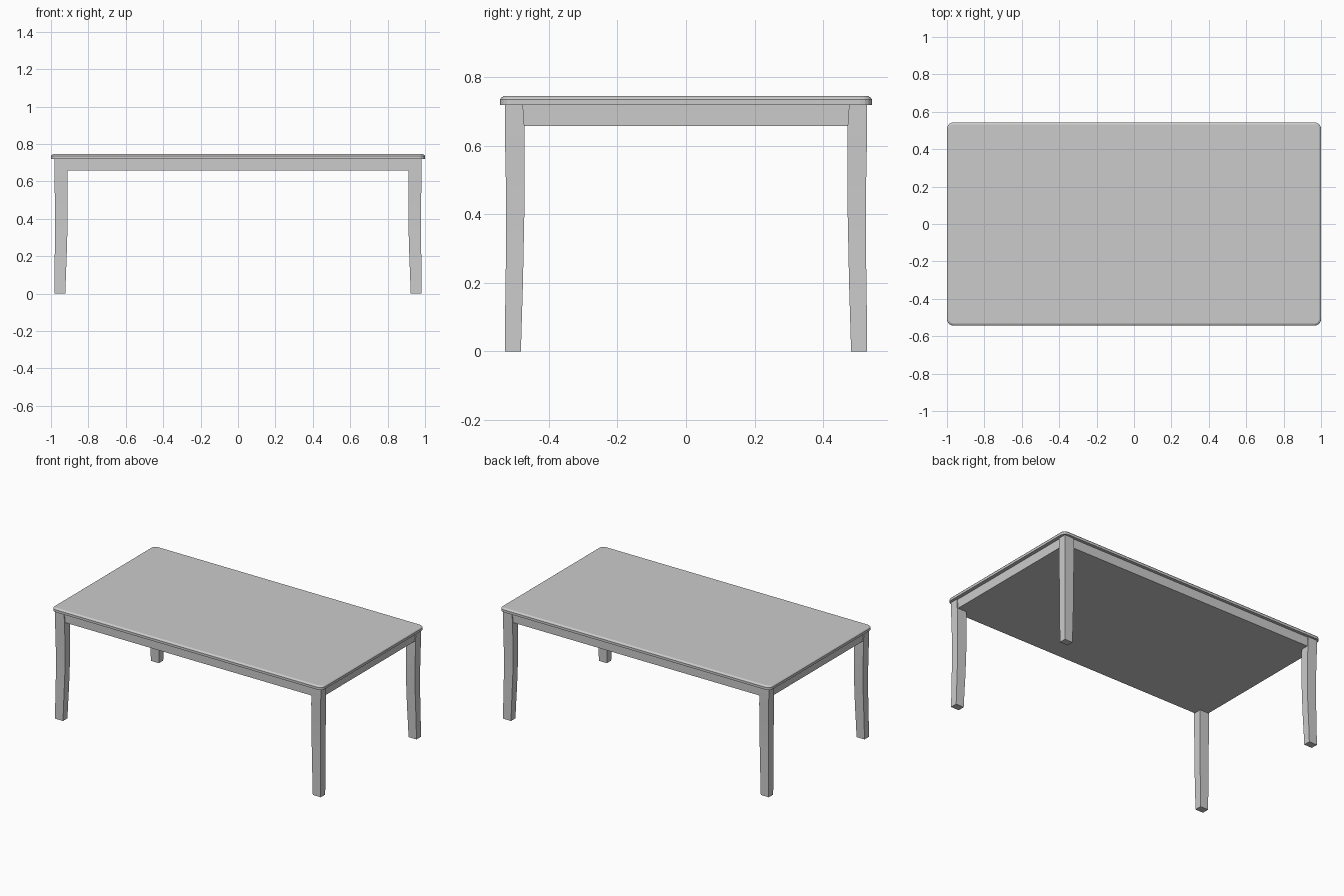
import bpy, bmesh
from math import cos, sin, pi, radians

if "Cube" in bpy.data.objects:
    bpy.data.objects.remove(bpy.data.objects["Cube"])


def loft(name, rings, smooth=False):
    """Skin a stack of equal-length closed point rings and cap both ends."""
    bm = bmesh.new()
    loops = [[bm.verts.new(p) for p in ring] for ring in rings]
    for a, b in zip(loops, loops[1:]):
        for i in range(len(a)):
            j = (i + 1) % len(a)
            bm.faces.new((a[i], a[j], b[j], b[i]))
    bm.faces.new(loops[0])
    bm.faces.new(loops[-1])
    bmesh.ops.recalc_face_normals(bm, faces=bm.faces)
    me = bpy.data.meshes.new(name)
    bm.to_mesh(me)
    bm.free()
    ob = bpy.data.objects.new(name, me)
    bpy.context.collection.objects.link(ob)
    if smooth:
        bpy.ops.object.select_all(action='DESELECT')
        ob.select_set(True)
        bpy.context.view_layer.objects.active = ob
        bpy.ops.object.shade_smooth_by_angle(angle=radians(30))
    return ob


def rect(x0, x1, y0, y1, z):
    return [(x0, y0, z), (x1, y0, z), (x1, y1, z), (x0, y1, z)]


def rounded_rect(hx, hy, r, z, seg=4):
    pts = []
    for k, (sx, sy) in enumerate([(1, 1), (-1, 1), (-1, -1), (1, -1)]):
        for i in range(seg + 1):
            a = (k + i / seg) * pi / 2
            pts.append((sx * (hx - r) + r * cos(a), sy * (hy - r) + r * sin(a), z))
    return pts


# Tabletop: rounded corners, eased upper edge (inset, height)
profile = [(0.0, 0.72), (0.0, 0.736), (0.004, 0.741), (0.011, 0.745)]
loft("tabletop", [rounded_rect(1 - d, 0.543 - d, 0.033 - d, z) for d, z in profile])

# Apron: closed frame under the top, slightly set back from the legs
loft("apron", [rect(-0.976, 0.976, -0.523, 0.523, z) for z in (0.658, 0.72)])

# Legs: gently bowed and tapered (height, outer x, inner x, outer y, inner y)
sections = [
    (0.00, 0.982, 0.923, 0.529, 0.482),
    (0.10, 0.981, 0.920, 0.528, 0.479),
    (0.20, 0.980, 0.916, 0.527, 0.476),
    (0.30, 0.978, 0.913, 0.525, 0.474),
    (0.40, 0.978, 0.911, 0.525, 0.472),
    (0.50, 0.979, 0.911, 0.526, 0.471),
    (0.60, 0.981, 0.911, 0.528, 0.471),
    (0.66, 0.982, 0.912, 0.529, 0.472),
    (0.72, 0.982, 0.916, 0.529, 0.476),
]
for sy, depth in ((-1, "front"), (1, "back")):
    for sx, side in ((-1, "left"), (1, "right")):
        loft(f"{depth}_{side}_leg",
             [rect(sx * xi, sx * xo, sy * yi, sy * yo, z)
              for z, xo, xi, yo, yi in sections], smooth=True)
